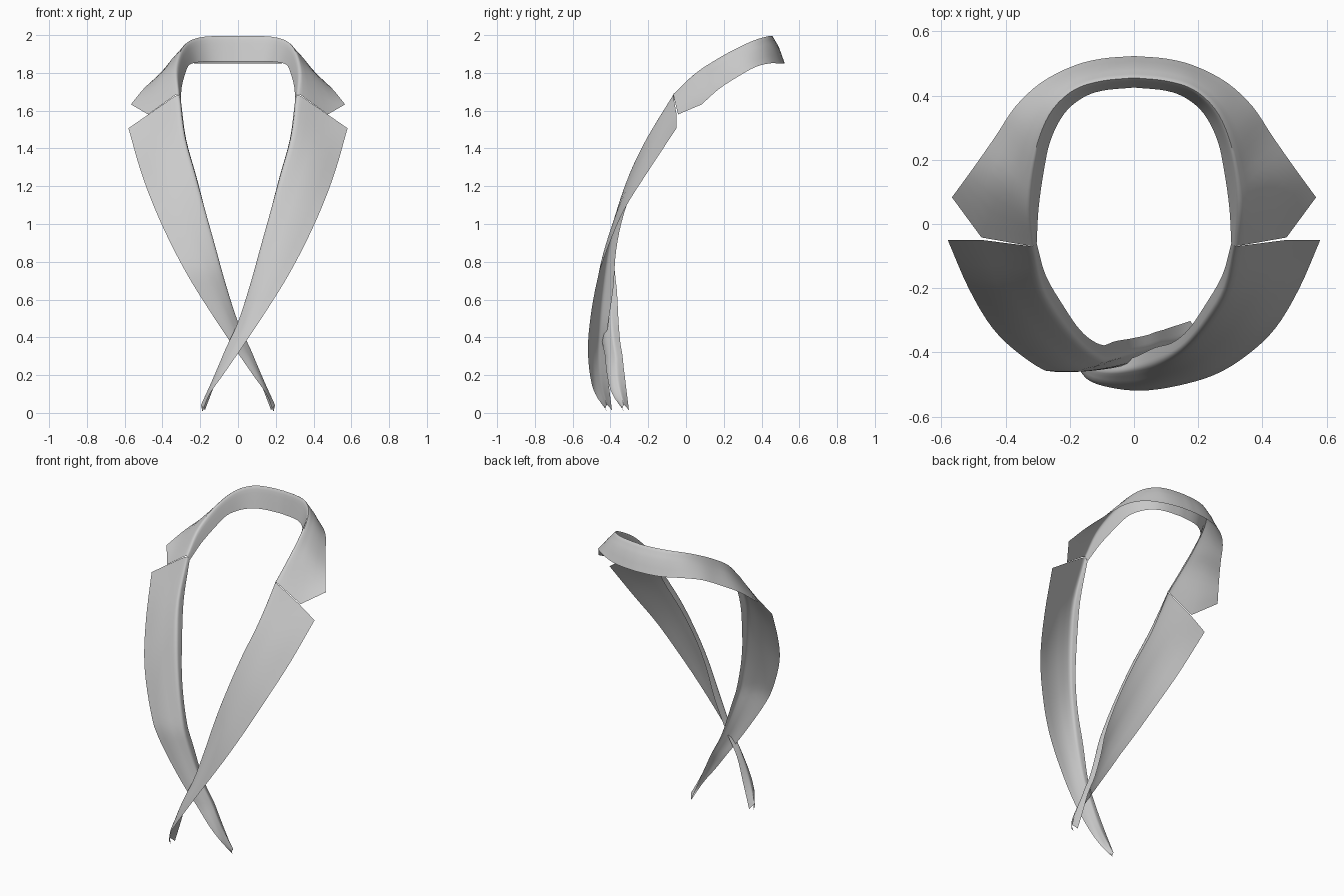
import bpy, math
from mathutils import Vector as V

if "Cube" in bpy.data.objects:
    bpy.data.objects.remove(bpy.data.objects["Cube"])


def spline(pts, steps):
    """Smooth Catmull-Rom path through the given points."""
    p = [pts[0] * 2 - pts[1]] + pts + [pts[-1] * 2 - pts[-2]]
    out = []
    for i in range(1, len(p) - 2):
        a, b, c, d = p[i - 1:i + 3]
        for k in range(steps):
            t = k / steps
            out.append(0.5 * (2 * b + (c - a) * t + (2 * a - 5 * b + 4 * c - d) * t * t
                              + (3 * b - a - 3 * c + d) * t ** 3))
    return out + [pts[-1].copy()]


def section(edge, mid, fold, inner):
    """Cross-section: flat leaf, rounded fold, short inner return."""
    leaf = [edge.lerp(mid, t) for t in (0, .5)] + [mid.lerp(fold, t) for t in (0, .3, .6)]
    a, b = fold.lerp(mid, .18), fold.lerp(inner, .35)
    roll = [a * (1 - t) ** 2 + fold * 2.3 * t * (1 - t) + b * t * t - fold * .3 * t * (1 - t)
            for t in (0, .25, .5, .75, 1)]
    return leaf + roll + [b.lerp(inner, .5), inner]


def loft(name, rows):
    n = len(rows[0])
    faces = [(i * n + j, i * n + j + 1, (i + 1) * n + j + 1, (i + 1) * n + j)
             for i in range(len(rows) - 1) for j in range(n - 1)]
    me = bpy.data.meshes.new(name)
    me.from_pydata([p for r in rows for p in r], [], faces)
    ob = bpy.data.objects.new(name, me)
    bpy.context.collection.objects.link(ob)
    bpy.ops.object.select_all(action='DESELECT')
    bpy.context.view_layer.objects.active = ob
    ob.select_set(True)
    bpy.ops.object.shade_smooth_by_angle(angle=math.radians(50))
    return ob


def vecs(pts):
    return [V(p) for p in pts]


# Collar half, from the front seam to the back centre
edge = vecs([(.567, .083, 1.633), (.5, .175, 1.715), (.43, .275, 1.78), (.37, .365, 1.83),
             (.29, .44, 1.85), (.19, .492, 1.85), (.1, .515, 1.85), (0, .523, 1.85)])
fold = vecs([(.315, -.07, 1.695), (.325, .04, 1.80), (.315, .16, 1.88), (.29, .27, 1.94),
             (.25, .355, 1.98), (.185, .415, 2.0), (.1, .442, 2.005), (0, .452, 2.005)])
stand = vecs([(.303, -.06, 1.66), (.297, .05, 1.73), (.28, .17, 1.795), (.26, .26, 1.84),
              (.22, .34, 1.855), (.165, .39, 1.86), (.1, .415, 1.86), (0, .425, 1.86)])
mid = [e.lerp(f, .5) + V((0, .004, .01)) for e, f in zip(edge, fold)]
mid[0] = V((.475, -.042, 1.58))          # corner where the notch begins
half = [section(*q) for q in zip(*(spline(c, 4) for c in (edge, mid, fold, stand)))]
other = [[V((-p.x, p.y, p.z)) for p in r] for r in half[-2::-1]]
loft("collar", half + other)

# Lapels: outer edge, roll line and inner return, top to bottom
edge = vecs([(.58, -.05, 1.507), (.515, -.2, 1.28), (.44, -.325, 1.08), (.35, -.41, .885),
             (.25, -.47, .70), (.13, -.505, .51), (.02, -.519, .345), (-.08, -.508, .20),
             (-.15, -.48, .10), (-.188, -.415, .005)])
fold = vecs([(.315, -.07, 1.69), (.283, -.205, 1.47), (.228, -.3, 1.27), (.17, -.37, 1.06),
             (.118, -.41, .88), (.062, -.435, .68), (0, -.45, .49), (-.07, -.46, .335),
             (-.135, -.45, .18), (-.197, -.42, .045)])
inner = vecs([(.303, -.06, 1.66), (.275, -.16, 1.45), (.22, -.255, 1.25), (.168, -.33, 1.05),
              (.118, -.37, .86), (.065, -.385, .66), (0, -.415, .45), (-.065, -.425, .31),
              (-.12, -.41, .16), (-.175, -.392, .015)])
mid = [e.lerp(f, .42) + V((0, -.01 if i else .008, 0))
       for i, (e, f) in enumerate(zip(edge, fold))]
rows = [section(*q) for q in zip(*(spline(c, 4) for c in (edge, mid, fold, inner)))]
loft("overlapping_lapel", rows)


def tuck(p):
    """Mirror a point and push its lower end behind the other lapel."""
    back = .09 * min(1, max(0, (.75 - p.z) / .45))
    return V((-p.x, p.y + back, p.z))


loft("tucked_lapel", [[tuck(p) for p in r] for r in rows])
